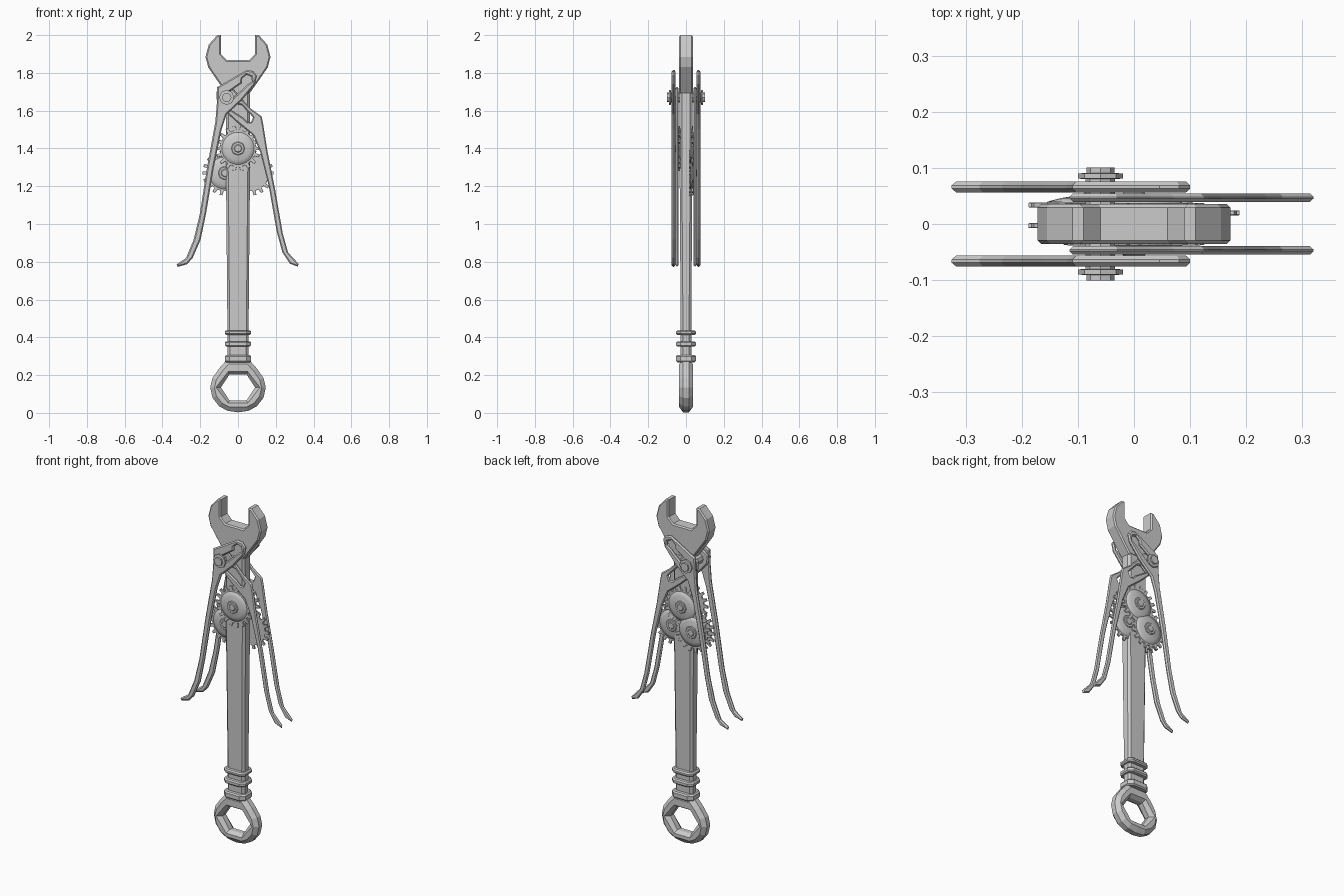
import bpy, bmesh
from math import sin, cos, pi

if "Cube" in bpy.data.objects:
    bpy.data.objects.remove(bpy.data.objects["Cube"])

def plate(name, loops, centre, thick, bevel, flat=False):
    """Bevelled plate from closed outlines (later loops are holes). Upright unless flat."""
    cu = bpy.data.curves.new(name, 'CURVE')
    cu.dimensions, cu.fill_mode = '2D', 'BOTH'
    cu.bevel_depth, cu.bevel_resolution, cu.offset = bevel, 0, -bevel
    cu.extrude = thick / 2 - bevel
    for loop in loops:
        s = cu.splines.new('POLY')
        s.points.add(len(loop) - 1)
        for p, (x, z) in zip(s.points, loop):
            p.co = (x, z, 0, 1)
        s.use_cyclic_u = True
    ob = bpy.data.objects.new(name, cu)
    bpy.context.collection.objects.link(ob)
    ob.location = centre
    if not flat:
        ob.rotation_euler.x = pi / 2
    bpy.ops.object.select_all(action='DESELECT')
    bpy.context.view_layer.objects.active = ob
    ob.select_set(True)
    bpy.ops.object.convert(target='MESH')
    for f in bpy.context.object.data.polygons:
        f.use_smooth = False
    return bpy.context.object

def lathe(name, profile, centre, segs):
    """Closed solid turned about the y axis from (radius, y) pairs."""
    bm = bmesh.new()
    rings = [[bm.verts.new((r * cos(2 * pi * i / segs), y, r * sin(2 * pi * i / segs)))
              for i in range(segs)] for r, y in profile]
    for a, b in zip(rings, rings[1:]):
        for i in range(segs):
            j = (i + 1) % segs
            bm.faces.new((a[i], a[j], b[j], b[i]))
    bm.faces.new(rings[0])
    bm.faces.new(rings[-1])
    bmesh.ops.recalc_face_normals(bm, faces=bm.faces)
    me = bpy.data.meshes.new(name)
    bm.to_mesh(me)
    bm.free()
    ob = bpy.data.objects.new(name, me)
    ob.location = centre
    bpy.context.collection.objects.link(ob)
    return ob

def ngon(n, rx, rz, z=0, turn=0):
    return [(rx * cos(2 * pi * i / n + turn), z + rz * sin(2 * pi * i / n + turn)) for i in range(n)]

# open-ended jaw
half = [(-.09, 2), (-.11, 2), (-.155, 1.95), (-.172, 1.885), (-.158, 1.83), (-.11, 1.76), (-.06, 1.69)]
slot = [(.09, 1.9), (.06, 1.868), (-.06, 1.868), (-.09, 1.9)]
jaw = half + [(-x, z) for x, z in reversed(half)] + slot
plate("open_jaw", [jaw], (0, 0, 0), .072, .007)

# tapered handle with chamfered corners
bm = bmesh.new()
rings = []
for z, w, t in ((.24, .055, .028), (.45, .056, .028), (1.32, .064, .034), (1.73, .062, .034)):
    c = .012
    sec = [(w - c, -t), (w, c - t), (w, t - c), (w - c, t)]
    sec += [(-x, -y) for x, y in sec]
    rings.append([bm.verts.new((x, y, z)) for x, y in sec])
for a, b in zip(rings, rings[1:]):
    for i in range(8):
        bm.faces.new((a[i], a[(i + 1) % 8], b[(i + 1) % 8], b[i]))
bm.faces.new(rings[0])
bm.faces.new(rings[-1])
bmesh.ops.recalc_face_normals(bm, faces=bm.faces)
me = bpy.data.meshes.new("handle")
bm.to_mesh(me)
bm.free()
bpy.context.collection.objects.link(bpy.data.objects.new("handle", me))

# ring end with hexagonal hole
side = [(.06, .28), (.1, .235), (.135, .185), (.147, .135), (.135, .08), (.1, .035), (.055, .011)]
outer = side + [(0, .003)] + [(-x, z) for x, z in reversed(side)]
ring = plate("ring_end", [outer, ngon(6, .09, .08, .135)], (0, 0, 0), .074, .022)
# restore the hole to its size at the chamfer's inner edge
for v in ring.data.vertices:
    x, z = v.co.x, v.co.y - .135
    if x * x + z * z < .0121:
        s = .91 if abs(v.co.z) > .02 else 1.0
        v.co.x, v.co.y = x * s, .135 + z * s

# collars above the ring
m = [(.07, -.03), (.07, .03), (.045, .053), (-.045, .053), (-.07, .03), (-.07, -.03), (-.045, -.053), (.045, -.053)]
for i, (z, h) in enumerate(((.425, .024), (.365, .028), (.287, .038))):
    plate("collar_%d" % i, [m], (0, 0, z), h, .007, flat=True)

# two pairs of plier levers
outer_lever = [(-.11, 1.725), (.045, 1.815), (.08, 1.81), (.1, 1.785), (.09, 1.74), (.02, 1.655), (-.06, 1.58),
               (-.087, 1.5), (-.13, 1.29), (-.17, 1.05), (-.198, .917), (-.24, .82), (-.27, .787), (-.32, .773),
               (-.325, .787), (-.275, .82), (-.235, .917), (-.203, 1.05), (-.162, 1.31), (-.12, 1.54), (-.112, 1.64)]
outer_slot = [(-.06, 1.69), (-.01, 1.725), (.02, 1.745), (.022, 1.77), (.045, 1.79), (.07, 1.78), (.074, 1.755),
              (.045, 1.735), (.02, 1.71), (-.03, 1.665)]
inner_lever = [(-.08, 1.725), (-.03, 1.72), (.03, 1.65), (.07, 1.61), (.125, 1.57), (.133, 1.53), (.157, 1.38),
               (.197, 1.18), (.237, .95), (.265, .85), (.32, .79), (.318, .774), (.275, .79), (.235, .85),
               (.205, .96), (.163, 1.2), (.118, 1.38), (.08, 1.47), (.0, 1.535), (-.06, 1.59), (-.112, 1.65), (-.115, 1.7)]
inner_slot = [(-.04, 1.605), (-.005, 1.635), (.02, 1.63), (.08, 1.565), (.07, 1.54), (.05, 1.54), (.03, 1.56)]
for s, tag in ((-1, "front"), (1, "back")):
    plate("left_lever_" + tag, [outer_lever, outer_slot], (0, s * .066, 0), .02, .007)
    plate("right_lever_" + tag, [inner_lever, inner_slot], (0, s * .047, 0), .015, .006)
    # pivot bolt head: washer-like nut with a smaller hexagon
    lathe("pivot_nut_" + tag, [(.026, 0), (.026, s * .08), (.04, s * .081), (.04, s * .09),
                               (.025, s * .091), (.025, s * .101)], (-.06, 0, 1.67), 8)

# toothed gears with domed hubs
def gear(name, x, y, z, s, dome=True, n=18):
    r0, r1, pts = .096, .119, []
    for i in range(n):
        for r, f in ((r0, -.28), (r1, -.18), (r1, .18), (r0, .28)):
            a = 2 * pi * (i + f) / n
            pts.append((r * cos(a), r * sin(a)))
    plate(name, [pts], (x, y, z), .009, .001)
    if dome:
        hub = lathe(name + "_hub", [(.088, 0), (.085, s * .006), (.062, s * .012), (.038, s * .016)], (x, y, z), 24)
        for f in hub.data.polygons:
            f.use_smooth = len(f.vertices) == 4
    lathe(name + "_nut", [(.037, 0), (.037, s * .017), (.033, s * .02), (.022, s * .02), (.018, s * .023)], (x, y, z), 8)

gear("centre_gear_front", 0, -.034, 1.4, -1)
gear("centre_gear_back", 0, .033, 1.4, 1)
gear("left_gear_back", -.069, .034, 1.27, 1)
gear("left_gear_middle", -.069, -.003, 1.27, -1)
gear("right_gear", .069, .02, 1.27, 1)
